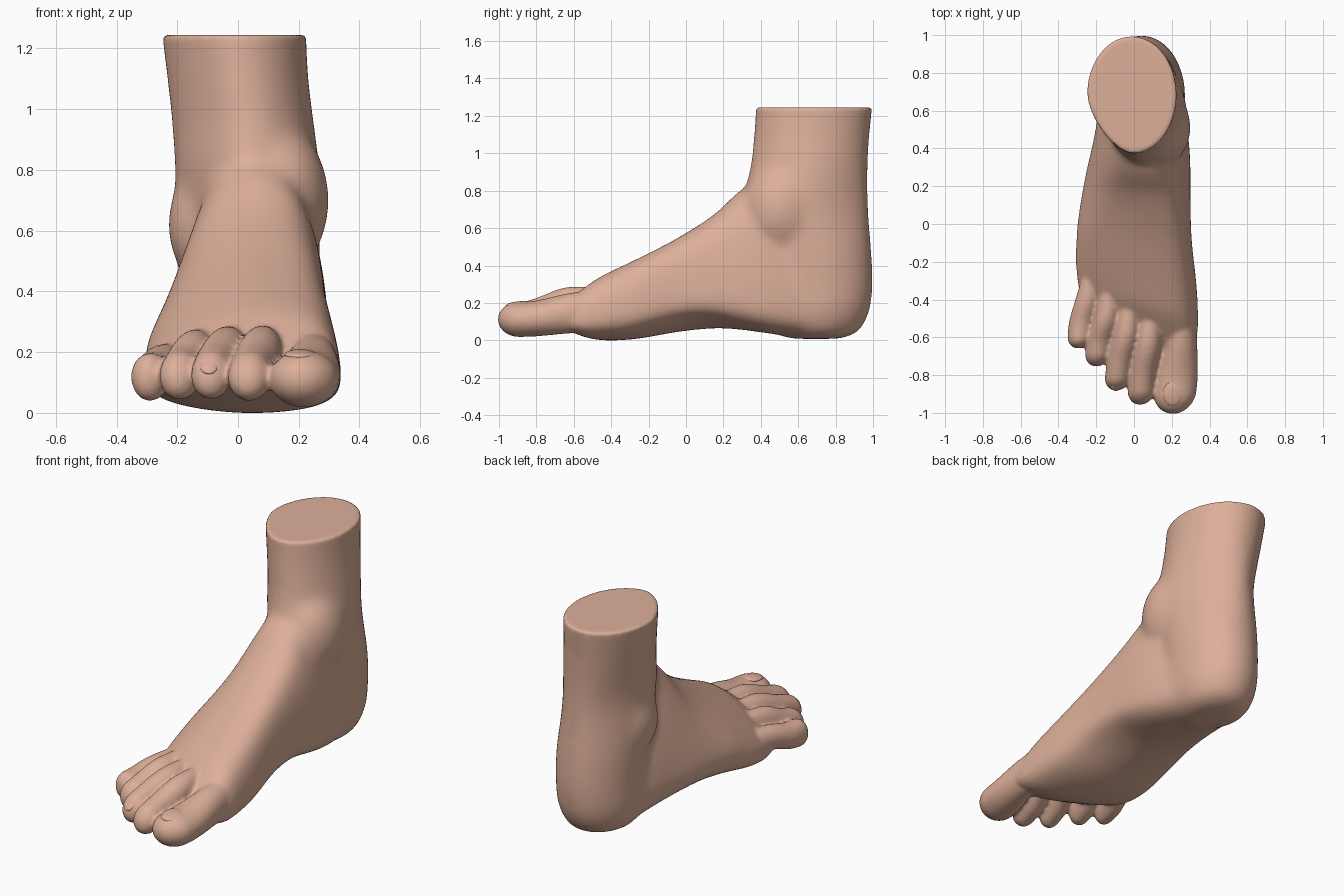
import bpy
import bmesh
import math
from mathutils import Matrix, Vector

cube = bpy.data.objects.get("Cube")
if cube:
    bpy.data.objects.remove(cube, do_unlink=True)

SIDES = 40
ANGLES = [2 * math.pi * i / SIDES for i in range(SIDES)]
TOP = 1.245

skin = bpy.data.materials.new("skin")
skin.use_nodes = True
skin.diffuse_color = (0.72, 0.43, 0.32, 1)
skin.node_tree.nodes["Principled BSDF"].inputs["Base Color"].default_value = (0.72, 0.43, 0.32, 1)


def smooth_rows(rows, steps):
    """Pass a smooth curve through rows of section values."""
    out = []
    for i in range(len(rows) - 1):
        quad = [rows[max(i - 1, 0)], rows[i], rows[i + 1], rows[min(i + 2, len(rows) - 1)]]
        for k in range(steps):
            t = k / steps
            out.append([b + 0.5 * t * (c - a + t * (2 * a - 5 * b + 4 * c - d + t * (3 * (b - c) + d - a)))
                        for a, b, c, d in zip(*quad)])
    out.append(list(rows[-1]))
    return out


def loft(bm, rings):
    """Skin a closed tube over a list of rings."""
    loops = [[bm.verts.new(p) for p in ring] for ring in rings]
    for low, high in zip(loops, loops[1:]):
        for i in range(SIDES):
            j = (i + 1) % SIDES
            bm.faces.new((low[i], low[j], high[j], high[i]))
    bm.faces.new(loops[0][::-1])
    bm.faces.new(loops[-1])


def ellipsoid(bm, centre, radii, tilt=0):
    matrix = (Matrix.Translation(centre) @ Matrix.Rotation(tilt, 4, "X")
              @ Matrix.Diagonal((*radii, 1)))
    bmesh.ops.create_uvsphere(bm, u_segments=32, v_segments=20, radius=1, matrix=matrix)


def finish(bm, name):
    bmesh.ops.recalc_face_normals(bm, faces=bm.faces)
    for face in bm.faces:
        face.smooth = True
    mesh = bpy.data.meshes.new(name)
    bm.to_mesh(mesh)
    bm.free()
    mesh.materials.append(skin)
    obj = bpy.data.objects.new(name, mesh)
    bpy.context.collection.objects.link(obj)
    return obj


def fuse(obj, voxel, iterations):
    """Melt overlapping volumes into one relaxed skin."""
    remesh = obj.modifiers.new("fuse", "REMESH")
    remesh.mode = "VOXEL"
    remesh.voxel_size = voxel
    remesh.use_smooth_shade = True
    relax = obj.modifiers.new("relax", "SMOOTH")
    relax.factor = 0.5
    relax.iterations = iterations


def foot_ring(row):
    """Upright section: sloping outer side, steep inner wall, flat sole, raised arch."""
    y, left, right, bottom, top, ridge, slant = row
    cx, half = (left + right) / 2, (right - left) / 2
    middle = bottom + min(0.35 * (top - bottom), 0.17)
    arch = 0.07 * math.exp(-((y - 0.05) / 0.2) ** 2)
    ring = []
    for a in ANGLES:
        c, s = math.cos(a), math.sin(a)
        if s >= 0:
            wide = c ** 0.75 * (1 - 0.05 * s) if c > 0 else c * (1 - 0.22 * s)
            x = cx + half * wide + (ridge - cx) * s * s
            z = middle + (top - middle) * s
        else:
            x = cx + half * math.copysign(abs(c) ** 0.8, c)
            lift = arch * max(c, 0) + 0.025 * max(-c, 0)
            z = middle - (middle - bottom) * abs(s) ** 0.65 - lift * s
        ring.append(Vector((x, y - slant * x, z)))
    return ring


def leg_ring(row):
    """Level section, pinched behind for the tendon and flatter at the outer front."""
    z, left, right, front, back = row
    pinch = 0.2 * math.exp(-((z - 0.75) / 0.22) ** 2)
    ring = []
    for a in ANGLES:
        c, s = math.cos(a), math.sin(a)
        flat = 1 - 0.22 * max(-c, 0) * max(-s, 0)
        x = (left + right) / 2 + (right - left) / 2 * c * flat * (1 - pinch * max(s, 0))
        ring.append(Vector((x, (front + back) / 2 + (back - front) / 2 * s * flat, z)))
    return ring


def toe_rings(points):
    tip, cap = points[-1][1], points[-1][3] * 1.05
    rings = []
    for x, y, z, rx, rz in smooth_rows(points, 16):
        d = min((y - tip) / cap, 1)
        f = max(math.sqrt(max(1 - (1 - d) ** 2, 0)), 0.08)
        rings.append([Vector((x + rx * f * math.cos(a), y, z + rz * f * math.sin(a))) for a in ANGLES])
    return rings


# Foot sections: y, left, right, bottom, top, ridge x, slant
foot_rows = [
    (-0.66, -0.13, 0.25, 0.09, 0.15, 0.07, 0.33),
    (-0.57, -0.245, 0.315, 0.05, 0.215, 0.09, 0.33),
    (-0.48, -0.29, 0.34, 0.008, 0.29, 0.09, 0.33),
    (-0.40, -0.305, 0.343, -0.002, 0.35, 0.09, 0.3),
    (-0.25, -0.314, 0.333, 0.008, 0.43, 0.09, 0.2),
    (-0.05, -0.305, 0.307, 0.042, 0.54, 0.09, 0.1),
    (0.15, -0.28, 0.30, 0.062, 0.675, 0.075, 0),
    (0.30, -0.25, 0.30, 0.055, 0.81, 0.04, 0),
    (0.45, -0.215, 0.29, 0.035, 0.84, 0.01, 0),
    (0.65, -0.18, 0.25, 0.015, 0.60, 0.02, 0),
    (0.75, -0.15, 0.21, 0.03, 0.50, 0.02, 0),
]
# Leg and heel sections: z, left, right, front, back
leg_rows = [
    (0.008, -0.07, 0.14, 0.55, 0.83),
    (0.04, -0.135, 0.205, 0.48, 0.915),
    (0.10, -0.17, 0.24, 0.44, 0.96),
    (0.18, -0.185, 0.26, 0.42, 0.988),
    (0.30, -0.187, 0.265, 0.40, 1.0),
    (0.45, -0.195, 0.272, 0.38, 0.995),
    (0.62, -0.205, 0.27, 0.36, 0.982),
    (0.80, -0.212, 0.27, 0.32, 0.973),
    (0.95, -0.22, 0.252, 0.345, 0.974),
    (1.10, -0.235, 0.233, 0.360, 0.983),
    (1.25, -0.253, 0.226, 0.370, 0.998),
    (1.42, -0.268, 0.226, 0.380, 1.0),
]
# Toe paths: x, y, z, half width, half height
toes = [
    [(0.24, -0.36, 0.165, 0.08, 0.115), (0.246, -0.62, 0.145, 0.088, 0.108),
     (0.224, -0.82, 0.115, 0.113, 0.095), (0.205, -1.006, 0.112, 0.108, 0.094)],
    [(0.09, -0.40, 0.20, 0.055, 0.08), (0.076, -0.63, 0.205, 0.068, 0.080),
     (0.046, -0.80, 0.145, 0.070, 0.082), (0.032, -0.958, 0.100, 0.072, 0.077)],
    [(-0.02, -0.36, 0.20, 0.052, 0.08), (-0.04, -0.58, 0.205, 0.067, 0.078),
     (-0.077, -0.74, 0.15, 0.068, 0.080), (-0.095, -0.883, 0.105, 0.065, 0.078)],
    [(-0.12, -0.30, 0.20, 0.05, 0.075), (-0.147, -0.50, 0.195, 0.066, 0.076),
     (-0.182, -0.63, 0.14, 0.068, 0.080), (-0.20, -0.755, 0.108, 0.066, 0.080)],
    [(-0.215, -0.24, 0.17, 0.045, 0.06), (-0.25, -0.41, 0.155, 0.064, 0.070),
     (-0.280, -0.53, 0.125, 0.066, 0.076), (-0.297, -0.66, 0.115, 0.057, 0.082)],
]

# Foot, leg and ankle bones melted softly together
soft = bmesh.new()
loft(soft, [foot_ring(r) for r in smooth_rows(foot_rows, 6)])
loft(soft, [leg_ring(r) for r in smooth_rows(leg_rows, 6)])
ellipsoid(soft, (0.130, 0.51, 0.70), (0.172, 0.21, 0.25))
ellipsoid(soft, (-0.120, 0.64, 0.62), (0.112, 0.15, 0.19))
base = finish(soft, "soft_base")
fuse(base, 0.012, 75)
graph = bpy.context.evaluated_depsgraph_get()
melted = bpy.data.meshes.new_from_object(base.evaluated_get(graph))
bpy.data.objects.remove(base, do_unlink=True)

# Level cut at the top of the leg, then the toes joined with crisper creases
body = bmesh.new()
body.from_mesh(melted)
bpy.data.meshes.remove(melted)
bmesh.ops.bisect_plane(body, geom=body.verts[:] + body.edges[:] + body.faces[:],
                       plane_co=(0, 0, TOP), plane_no=(0, 0, 1), clear_outer=True)
bmesh.ops.holes_fill(body, edges=[e for e in body.edges if e.is_boundary])
for path in toes:
    loft(body, toe_rings(path))
fuse(finish(body, "foot"), 0.010, 9)

# Toenails sunk almost flush with the toes
for name, centre, radii, tilt in (
        ("big_toenail", (0.205, -0.90, 0.192), (0.052, 0.065, 0.016), 0.12),
        ("third_toenail", (-0.096, -0.862, 0.151), (0.028, 0.030, 0.010), 0.85)):
    nail = bmesh.new()
    ellipsoid(nail, centre, radii, tilt)
    finish(nail, name)
